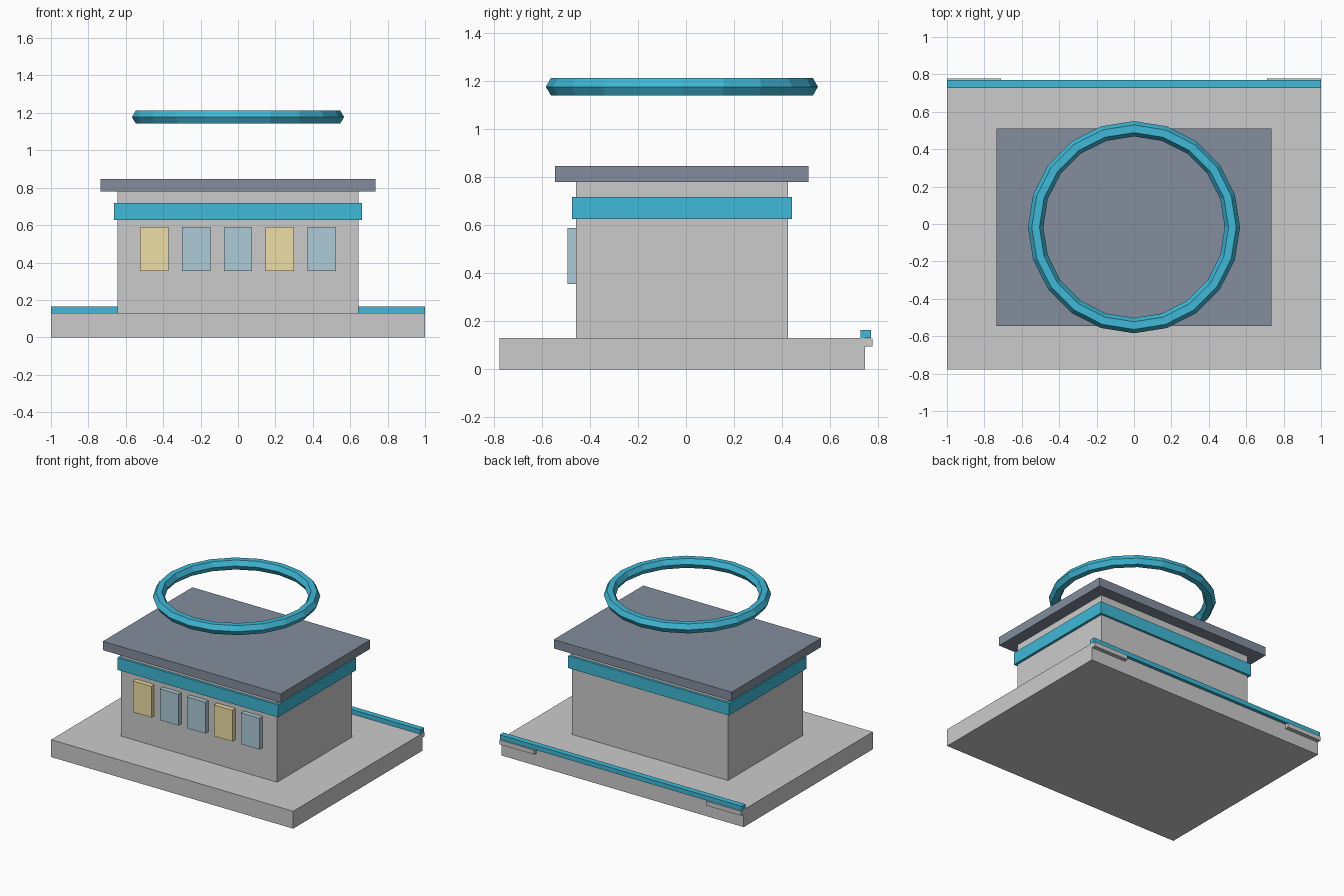
import bpy
from mathutils import Matrix

if "Cube" in bpy.data.objects:
    bpy.data.objects.remove(bpy.data.objects["Cube"])

CY = -0.017  # shared centre line of the building in y


def material(name, rgb):
    m = bpy.data.materials.new(name)
    m.diffuse_color = (*rgb, 1)
    m.use_nodes = True
    m.node_tree.nodes["Principled BSDF"].inputs["Base Color"].default_value = m.diffuse_color
    return m


cyan = material("cyan_trim", (0.05, 0.48, 0.68))
slate = material("roof_slate", (0.23, 0.27, 0.34))
warm = material("lit_window", (0.85, 0.73, 0.38))
cool = material("glass_window", (0.42, 0.60, 0.68))


def box(name, x, y, z, mat=None):
    """Box from (min, max) ranges on each axis."""
    bpy.ops.mesh.primitive_cube_add(size=1)
    ob = bpy.context.object
    ob.name = name
    size = [b - a for a, b in (x, y, z)]
    ob.data.transform(Matrix.Diagonal((*size, 1)))
    ob.location = [(a + b) / 2 for a, b in (x, y, z)]
    if mat:
        ob.data.materials.append(mat)
    return ob


# Platform with rear corner pads and edge strip
box("platform", (-1, 1), (-0.777, 0.747), (0, 0.13))
for side, x in (("left", (-1, -0.71)), ("right", (0.71, 1))):
    x = (x[0] + 0.001, x[1] - 0.001)
    box(f"corner_pad_{side}", x, (0.485, 0.777), (0.096, 0.129))
box("rear_edge_strip", (-1, 1), (0.727, 0.77), (0.13, 0.164), cyan)

# Building body, trim band and overhanging roof
box("building_walls", (-0.645, 0.645), (CY - 0.442, CY + 0.442), (0.13, 0.781))
box("trim_band", (-0.664, 0.664), (CY - 0.459, CY + 0.459), (0.627, 0.718), cyan)
box("roof_slab", (-0.735, 0.735), (CY - 0.528, CY + 0.528), (0.781, 0.847), slate)

# Row of front windows
for i in range(5):
    cx = (i - 2) * 0.2235
    box(f"window_{i + 1}", (cx - 0.076, cx + 0.076), (-0.494, -0.455),
        (0.355, 0.589), warm if i % 3 == 0 else cool)

# Floating faceted ring above the roof
bpy.ops.mesh.primitive_torus_add(major_segments=20, minor_segments=6,
                                 major_radius=0.526, minor_radius=0.041,
                                 location=(0, CY, 1.178))
ring = bpy.context.object
ring.name = "roof_ring"
ring.data.materials.append(cyan)
bpy.ops.object.shade_flat()
